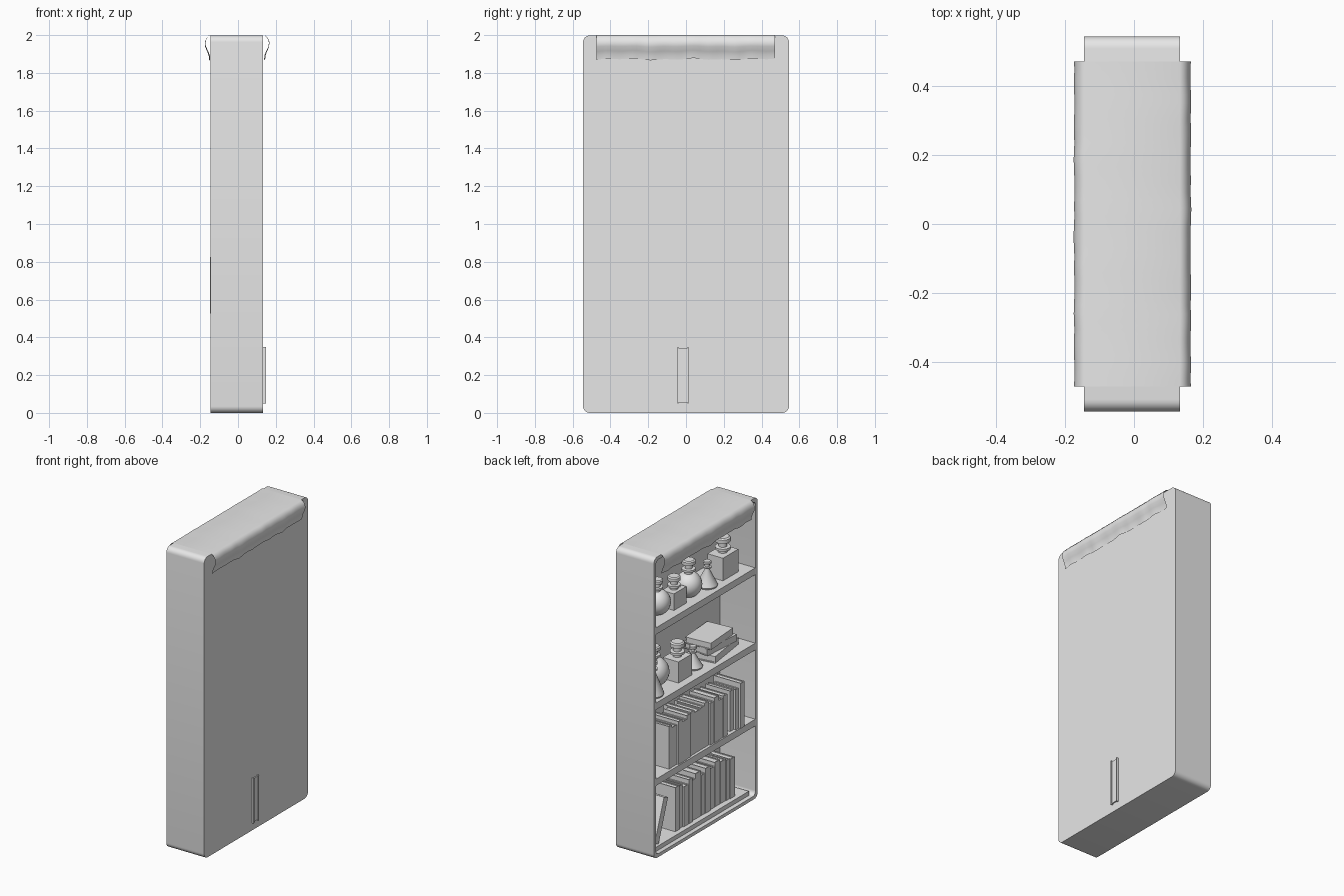
import bpy, bmesh, math, random
from mathutils import Matrix, Vector

random.seed(4)
cube = bpy.data.objects.get("Cube")
if cube:
    bpy.data.objects.remove(cube, do_unlink=True)

grey = bpy.data.materials.new("plain_grey")
grey.use_nodes = True
grey.diffuse_color = (0.8, 0.8, 0.8, 1)
grey.node_tree.nodes["Principled BSDF"].inputs["Base Color"].default_value = (0.8, 0.8, 0.8, 1)

OPEN, BACK, HALF, TOP = -0.145, 0.133, 0.545, 1.998
FLOORS = [0.05, 0.525, 1.03, 1.53]


def finish(bm, name, smooth=False):
    bmesh.ops.recalc_face_normals(bm, faces=bm.faces)
    mesh = bpy.data.meshes.new(name)
    bm.to_mesh(mesh)
    bm.free()
    mesh.materials.append(grey)
    obj = bpy.data.objects.new(name, mesh)
    bpy.context.collection.objects.link(obj)
    if smooth:
        bpy.ops.object.select_all(action='DESELECT')
        obj.select_set(True)
        bpy.context.view_layer.objects.active = obj
        bpy.ops.object.shade_smooth_by_angle(angle=math.radians(35))
    return obj


def add_box(bm, lo, hi):
    lo, hi = Vector(lo), Vector(hi)
    m = Matrix.Translation((lo + hi) / 2) @ Matrix.Diagonal((*(hi - lo), 1))
    return bmesh.ops.create_cube(bm, size=1, matrix=m)["verts"]


def box(name, lo, hi):
    bm = bmesh.new()
    add_box(bm, lo, hi)
    return finish(bm, name)


def rounded_loop(bm, x, inset, radius):
    """Rounded rectangle outline in the plane of the given x."""
    verts = []
    w, lo, hi = HALF - inset - radius, inset + radius, TOP - inset - radius
    for k, (cy, cz) in enumerate([(w, hi), (-w, hi), (-w, lo), (w, lo)]):
        for i in range(7):
            a = math.radians(90 * k + 15 * i)
            verts.append(bm.verts.new((x, cy + radius * math.cos(a), cz + radius * math.sin(a))))
    return verts


# Case: rounded shell, open at one side, with an inner back
bm = bmesh.new()
loops = [rounded_loop(bm, BACK, 0, 0.035), rounded_loop(bm, OPEN, 0, 0.035),
         rounded_loop(bm, OPEN, 0.022, 0.03), rounded_loop(bm, BACK - 0.018, 0.022, 0.03)]
for a, b in zip(loops, loops[1:]):
    for i in range(len(a)):
        j = (i + 1) % len(a)
        bm.faces.new((a[i], a[j], b[j], b[i]))
bm.faces.new(loops[0])
bm.faces.new(loops[-1])
finish(bm, "case", True)

# Shelves
for i, z in enumerate(FLOORS[1:]):
    box(f"shelf_{i + 1}", (OPEN + 0.002, -HALF + 0.01, z - 0.045), (BACK - 0.01, HALF - 0.01, z))
box("bottom_board", (OPEN + 0.03, -HALF + 0.05, 0.015), (BACK - 0.01, HALF - 0.05, FLOORS[0]))

# Cloth draped over the top and bulging at both long sides
half_profile = [(0, 2.0), (0.012, 1.996), (0.024, 1.982), (0.031, 1.96),
                (0.028, 1.94), (0.016, 1.915), (0.008, 1.895), (0.005, 1.872)]
bm = bmesh.new()
rows = []
for i in range(41):
    y = -0.473 + 0.945 * i / 40
    row = []
    for edge, s in ((OPEN + 0.003, -1), (BACK, 1)):
        pts = []
        for k, (d, z) in enumerate(half_profile):
            wave = k / 7 * 0.003 * (math.sin(17 * y + s) + math.sin(41 * y))
            pts.append(bm.verts.new((edge + s * (d + abs(wave)), y, z + wave)))
        row += pts[::-1] if s < 0 else pts
    rows.append(row)
for a, b in zip(rows, rows[1:]):
    for k in range(len(a) - 1):
        bm.faces.new((a[k], a[k + 1], b[k + 1], b[k]))
finish(bm, "cloth", True)


def book(name, x, y, z, depth, thick, height, matrix=None):
    """Upright book with its spine at x, running towards +x."""
    bm = bmesh.new()
    c = min(0.006, thick / 5)
    add_box(bm, (x, y, z), (x + c, y + thick, z + height))
    for side in (y, y + thick - c):
        add_box(bm, (x, side, z), (x + depth, side + c, z + height))
    add_box(bm, (x + c, y + c, z + 0.006), (x + depth - 0.006, y + thick - c, z + height - 0.006))
    if matrix:
        bm.transform(matrix)
    finish(bm, name)


def book_run(name, start, end, z, x, count):
    widths = [random.uniform(0.7, 1.4) for _ in range(count)]
    scale = (start - end) / sum(widths)
    y = start
    for i, w in enumerate(widths):
        y -= w * scale
        book(f"{name}_{i + 1}", x + random.uniform(0, 0.015), y, z,
             random.uniform(0.17, 0.2), w * scale - 0.002, random.uniform(0.26, 0.3))


# Standing books on the two lower boards
book_run("lower_left_book", 0.234, 0.014, FLOORS[0], -0.09, 5)
book("deep_book", -0.08, -0.045, FLOORS[0], 0.227, 0.058, 0.3)
book_run("lower_right_book", -0.046, -0.39, FLOORS[0], -0.09, 7)
book_run("upper_left_book", 0.36, -0.24, FLOORS[1], -0.138, 13)
book_run("upper_right_book", -0.29, -0.36, FLOORS[1], -0.135, 2)
book("edge_book", -0.148, -0.405, FLOORS[1], 0.2, 0.042, 0.3)

# Leaning book
lean = Matrix.Translation((0, 0.43, FLOORS[0])) @ Matrix.Rotation(math.radians(20), 4, 'X')
book("leaning_book", -0.1, 0, 0, 0.19, 0.045, 0.29, lean)

# Stack of lying books
for i, (dx, dy, turn, size) in enumerate([(0.0, -0.29, 8, 0.31), (0.01, -0.27, -5, 0.28), (0.005, -0.25, 4, 0.26)]):
    m = (Matrix.Translation((dx, dy, FLOORS[2] + 0.045 * (i + 1)))
         @ Matrix.Rotation(math.radians(turn), 4, 'Z') @ Matrix.Rotation(math.radians(90), 4, 'Y')
         @ Matrix.Rotation(math.radians(90), 4, 'X') @ Matrix.Rotation(math.radians(90), 4, 'Z'))
    bm = bmesh.new()
    base = Matrix.Translation((dx, dy, FLOORS[2] + 0.046 * i)) @ Matrix.Rotation(math.radians(turn), 4, 'Z')
    w, t = 0.09, 0.045
    for lo, hi in (((-w, 0), (w, 0.006)), ((-w, t - 0.006), (w, t)), ((-w, 0), (-w + 0.006, t)),
                   ((-w + 0.004, 0.004), (w - 0.006, t - 0.004))):
        trim = 0.006 if hi[0] < w and hi[0] > 0 else 0
        add_box(bm, (lo[0], -size / 2 + trim, lo[1]), (hi[0], size / 2 - trim, hi[1]))
    bm.transform(base)
    finish(bm, f"lying_book_{i + 1}")


def add_lathe(bm, profile, x, y, z, steps=24):
    rings = []
    for r, h in profile:
        rings.append([bm.verts.new((x + r * math.cos(math.tau * i / steps),
                                    y + r * math.sin(math.tau * i / steps), z + h)) for i in range(steps)])
    for a, b in zip(rings, rings[1:]):
        for i in range(steps):
            j = (i + 1) % steps
            bm.faces.new((a[i], a[j], b[j], b[i]))
    bm.faces.new(rings[0])
    bm.faces.new(rings[-1])


def stopper(h, s):
    """Neck, lip and stopper profile above height h."""
    steps = [(0.6, 0), (0.6, 0.4), (1, 0.42), (1, 0.75), (0.55, 0.8), (0.55, 1.3), (1, 1.5), (1, 2), (0.8, 2.15)]
    return [(r * s, h + k * s) for r, k in steps]


def square_bottle(name, y, z, wide, deep, high, s):
    bm = bmesh.new()
    add_box(bm, (-0.09, y - wide / 2, z), (-0.09 + deep, y + wide / 2, z + high))
    add_lathe(bm, stopper(high, s), -0.09 + deep / 2, y, z)
    finish(bm, name, True)


def round_flask(name, x, y, z, r, s):
    bm = bmesh.new()
    ball = [(r * math.sin(a), r * 0.93 - r * math.cos(a))
            for a in [math.radians(22 + 12 * i) for i in range(12)]]
    add_lathe(bm, ball + stopper(ball[-1][1], s), x, y, z)
    finish(bm, name, True)


def cone_bottle(name, x, y, z, r, high, s):
    bm = bmesh.new()
    add_lathe(bm, [(r * 0.94, 0), (r, 0.01), (s * 0.6, high)] + stopper(high, s)[1:], x, y, z)
    finish(bm, name, True)


# Bottles and flasks on the two upper shelves
mid, top = FLOORS[2], FLOORS[3]
square_bottle("middle_square_bottle", 0.138, mid, 0.14, 0.115, 0.14, 0.045)
cone_bottle("middle_small_bottle", -0.03, -0.03, mid, 0.06, 0.09, 0.024)
round_flask("middle_round_flask", 0.02, 0.31, mid, 0.095, 0.04)
cone_bottle("middle_cone_flask", -0.05, 0.43, mid, 0.075, 0.15, 0.035)
square_bottle("top_small_square_bottle", 0.19, top, 0.13, 0.09, 0.11, 0.04)
square_bottle("top_large_square_bottle", -0.34, top, 0.16, 0.115, 0.15, 0.048)
round_flask("top_left_flask", -0.03, 0.345, top, 0.083, 0.036)
round_flask("top_middle_flask", -0.04, 0.03, top, 0.083, 0.042)
cone_bottle("top_cone_bottle", -0.05, -0.15, top, 0.065, 0.11, 0.026)
